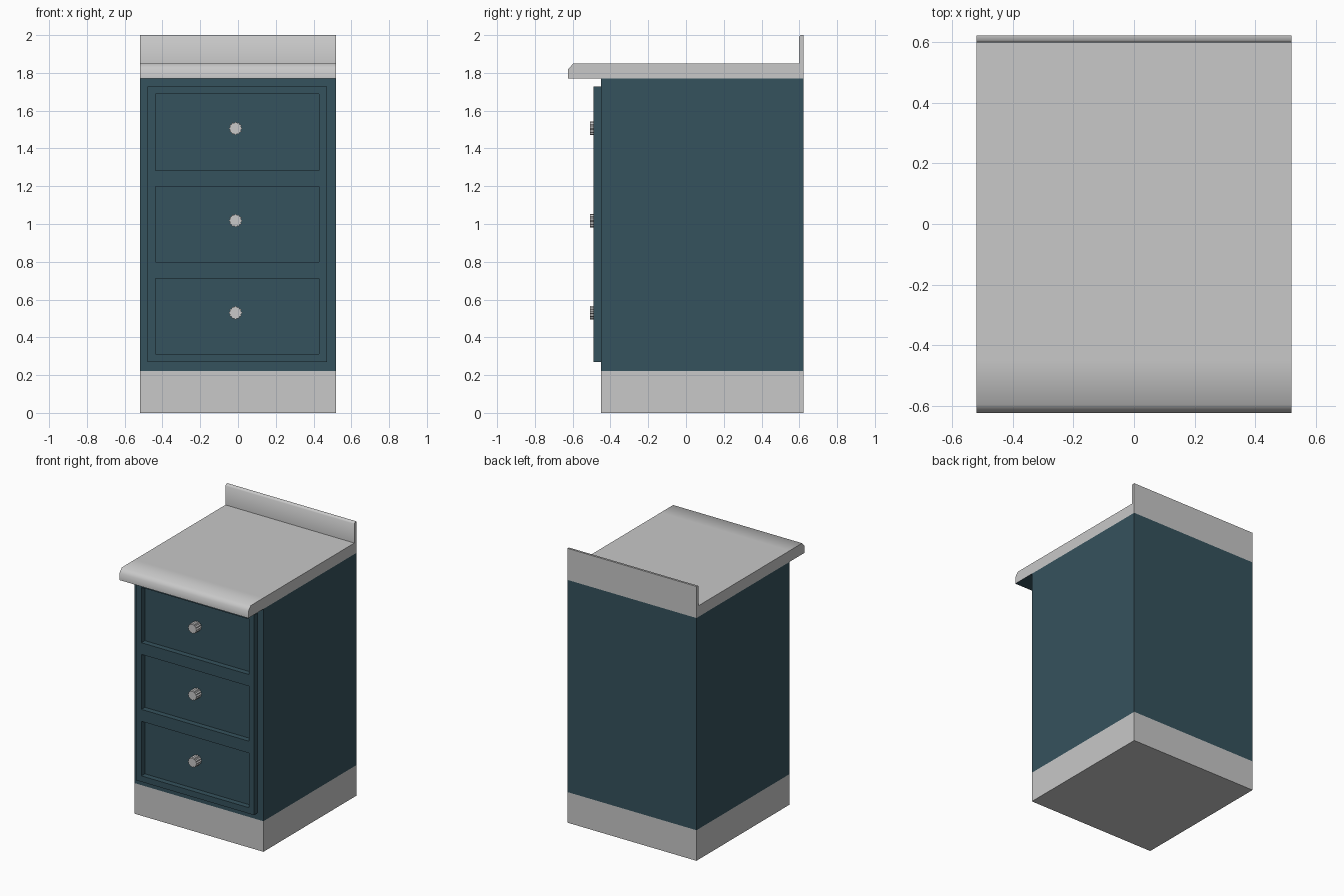
import bpy, bmesh, math

if "Cube" in bpy.data.objects:
    bpy.data.objects.remove(bpy.data.objects["Cube"])


def material(name, rgb):
    m = bpy.data.materials.new(name)
    m.diffuse_color = (*rgb, 1)
    m.use_nodes = True
    m.node_tree.nodes["Principled BSDF"].inputs["Base Color"].default_value = m.diffuse_color
    return m


TEAL = material("teal paint", (0.036, 0.084, 0.109))
GREY = material("light grey", (0.58, 0.58, 0.58))


def finish(name, bm, *mats):
    bmesh.ops.recalc_face_normals(bm, faces=bm.faces)
    mesh = bpy.data.meshes.new(name)
    bm.to_mesh(mesh)
    bm.free()
    for m in mats:
        mesh.materials.append(m)
    ob = bpy.data.objects.new(name, mesh)
    bpy.context.collection.objects.link(ob)
    return ob


def smooth(ob, degrees):
    bpy.ops.object.select_all(action='DESELECT')
    ob.select_set(True)
    bpy.context.view_layer.objects.active = ob
    bpy.ops.object.shade_smooth_by_angle(angle=math.radians(degrees))


def prism(points, offset):
    """Extrude a closed outline along an offset vector."""
    bm = bmesh.new()
    face = bm.faces.new([bm.verts.new(p) for p in points])
    ext = bmesh.ops.extrude_face_region(bm, geom=[face], use_keep_orig=True)
    verts = [g for g in ext["geom"] if isinstance(g, bmesh.types.BMVert)]
    bmesh.ops.translate(bm, verts=verts, vec=offset)
    return bm


W, FRONT, BACK = 0.52, -0.45, 0.622

# Cabinet body with the grey plinth as its lower band
bm = prism([(-W, FRONT, 0), (W, FRONT, 0), (W, BACK, 0), (-W, BACK, 0)], (0, 0, 1.77))
bmesh.ops.bisect_plane(bm, geom=bm.verts[:] + bm.edges[:] + bm.faces[:],
                       plane_co=(0, 0, 0.223), plane_no=(0, 0, 1))
for f in bm.faces:
    f.material_index = int(f.calc_center_median().z < 0.223)
finish("cabinet_body", bm, TEAL, GREY)

# Worktop with a chamfered nose and upstand; its underside is teal
profile = [(-0.624, 1.77), (-0.624, 1.82), (-0.595, 1.851), (FRONT, 1.851),
           (0.598, 1.851), (0.598, 1.99), (0.606, 2.0), (BACK, 2.0), (BACK, 1.77)]
bm = prism([(-W, y, z) for y, z in profile], (2 * W, 0, 0))
bm.normal_update()
bmesh.ops.recalc_face_normals(bm, faces=bm.faces)
for f in bm.faces:
    f.material_index = int(f.normal.z < -0.5)
smooth(finish("worktop", bm, GREY, TEAL), 55)

# Drawer frame: a grid of cells, with the three drawer cells left open
xs = [-0.478, -0.436, 0.430, 0.472]
zs = [0.27, 0.313, 0.711, 0.798, 1.199, 1.284, 1.687, 1.728]
bm = bmesh.new()
grid = [[bm.verts.new((x, -0.49, z)) for x in xs] for z in zs]
for j in range(len(zs) - 1):
    for i in range(len(xs) - 1):
        if i == 1 and j % 2 == 1:
            continue
        bm.faces.new([grid[j][i], grid[j][i + 1], grid[j + 1][i + 1], grid[j + 1][i]])
ext = bmesh.ops.extrude_face_region(bm, geom=bm.faces[:], use_keep_orig=True)
bmesh.ops.translate(bm, verts=[g for g in ext["geom"] if isinstance(g, bmesh.types.BMVert)],
                    vec=(0, 0.041, 0))
finish("drawer_frame", bm, TEAL)

# Scalloped knobs, one per drawer
for n, z in enumerate((0.53, 1.018, 1.506)):
    ring = []
    for k in range(24):
        r = 0.036 if k % 2 == 0 else 0.030
        a = k * math.pi / 12
        ring.append((-0.013 + r * math.cos(a), -0.508, z + r * math.sin(a)))
    finish(f"knob_{n + 1}", prism(ring, (0, 0.06, 0)), GREY)
